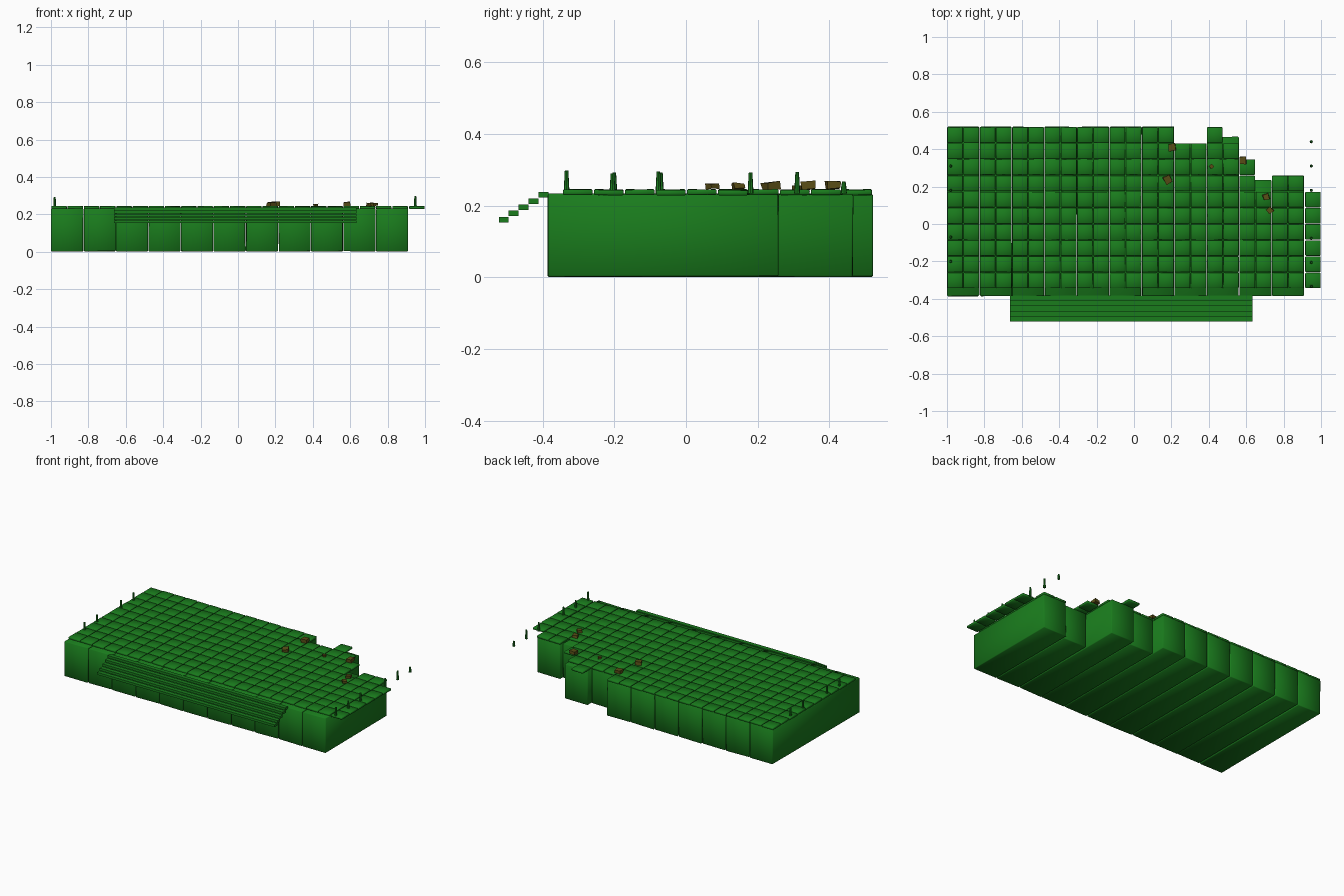
import bpy, bmesh, math, random
from mathutils import Matrix, Vector, Euler

if "Cube" in bpy.data.objects:
    bpy.data.objects.remove(bpy.data.objects["Cube"])

random.seed(4)


def material(name, color):
    m = bpy.data.materials.new(name)
    m.diffuse_color = (*color, 1)
    m.use_nodes = True
    m.node_tree.nodes["Principled BSDF"].inputs["Base Color"].default_value = m.diffuse_color
    return m


GREEN = material("mossy_stone", (0.01, 0.2, 0.012))
BROWN = material("brown_stone", (0.1, 0.075, 0.008))


def add_box(bm, lo, hi, rot=(0, 0, 0), jitter=0.0):
    lo, hi = Vector(lo), Vector(hi)
    m = Matrix.LocRotScale((lo + hi) / 2, Euler(rot), hi - lo)
    verts = bmesh.ops.create_cube(bm, size=1, matrix=m)["verts"]
    for v in verts:
        v.co += Vector([random.uniform(-jitter, jitter) for _ in range(3)])


def finish(name, bm, mat, bevel=0.0, smooth=True):
    me = bpy.data.meshes.new(name)
    bm.to_mesh(me)
    bm.free()
    me.materials.append(mat)
    for p in me.polygons:
        p.use_smooth = smooth
    ob = bpy.data.objects.new(name, me)
    bpy.context.collection.objects.link(ob)
    if bevel:
        mod = ob.modifiers.new("worn_edges", "BEVEL")
        mod.width, mod.segments = bevel, 1
    return ob


# Foundation: eleven long blocks side by side, broken off at the back right
PITCH = 1.91 / 11
BACK = [0.52] * 7 + [0.43, 0.465, 0.235, 0.257]
for i, back in enumerate(BACK):
    bm = bmesh.new()
    x = -1 + i * PITCH
    add_box(bm, (x + 0.002, -0.385, 0.002), (x + PITCH - 0.002, back, 0.232), jitter=0.0018)
    for v in bm.verts:
        v.co.z = max(v.co.z, 0)
    finish(f"foundation_block_{i + 1}", bm, GREEN, 0.004)

# Floor: square slabs, fewer rows where the platform has collapsed
T = 0.0868
ROWS = [10] * 14 + [9, 9, 10, 9, 8, 6, 7, 7, 6]
bm = bmesh.new()
for c, rows in enumerate(ROWS):
    x = -1 + c * T + (0.004 if c == 22 else 0)
    for r in range(rows):
        y = -0.345 + r * 0.0865
        dz = random.uniform(-0.001, 0.001)
        tilt = [random.uniform(-0.015, 0.015) for _ in range(2)]
        add_box(bm, (x + 0.002, y + 0.002, 0.229 + dz),
                (min(x + T, 1.0) - 0.002, y + 0.0845, 0.244 + dz), (*tilt, 0))
finish("floor_slabs", bm, GREEN, 0.003)

# Front stairs: five long treads
for i in range(5):
    bm = bmesh.new()
    y, z = -0.522 + i * 0.0277, 0.153 + i * 0.0172
    add_box(bm, (-0.663, y, z), (0.633, y + 0.0277, z + 0.0155))
    finish(f"stair_tread_{i + 1}", bm, GREEN, smooth=False)

# Small tapered posts along both short sides
POSTS = [(-0.98, y, 0.292) for y in (0.31, 0.18, -0.07, -0.2)]
POSTS += [(0.948, 0.44, 0.267), (0.948, 0.31, 0.293), (0.948, 0.18, 0.292),
          (0.948, -0.077, 0.295), (0.948, -0.205, 0.29), (0.948, -0.333, 0.297)]
for i, (x, y, top) in enumerate(POSTS):
    bm = bmesh.new()
    for z0, z1, r0, r1 in ((0.233, 0.25, 0.0085, 0.0075), (0.25, top, 0.0075, 0.005)):
        bmesh.ops.create_cone(bm, cap_ends=True, segments=8, radius1=r0, radius2=r1,
                              depth=z1 - z0, matrix=Matrix.Translation((x, y, (z0 + z1) / 2)))
    finish(f"post_{i + 1}", bm, GREEN, smooth=False)

# Loose brown rubble near the broken corner: x, y, size, height, turn
RUBBLE = [(0.205, 0.41, 0.038, 0.022, 0.1), (0.18, 0.237, 0.04, 0.021, 0.5),
          (0.415, 0.307, 0.02, 0.012, 0.8), (0.582, 0.34, 0.038, 0.021, 0.05),
          (0.705, 0.145, 0.03, 0.017, 0.3), (0.727, 0.073, 0.03, 0.015, 0.7)]
for i, (x, y, s, h, turn) in enumerate(RUBBLE):
    bm = bmesh.new()
    add_box(bm, (x - s / 2, y - s / 2, 0.245), (x + s / 2, y + s / 2, 0.245 + h),
            (0.05, -0.05, turn), jitter=0.003)
    finish(f"rubble_{i + 1}", bm, BROWN, smooth=False)
